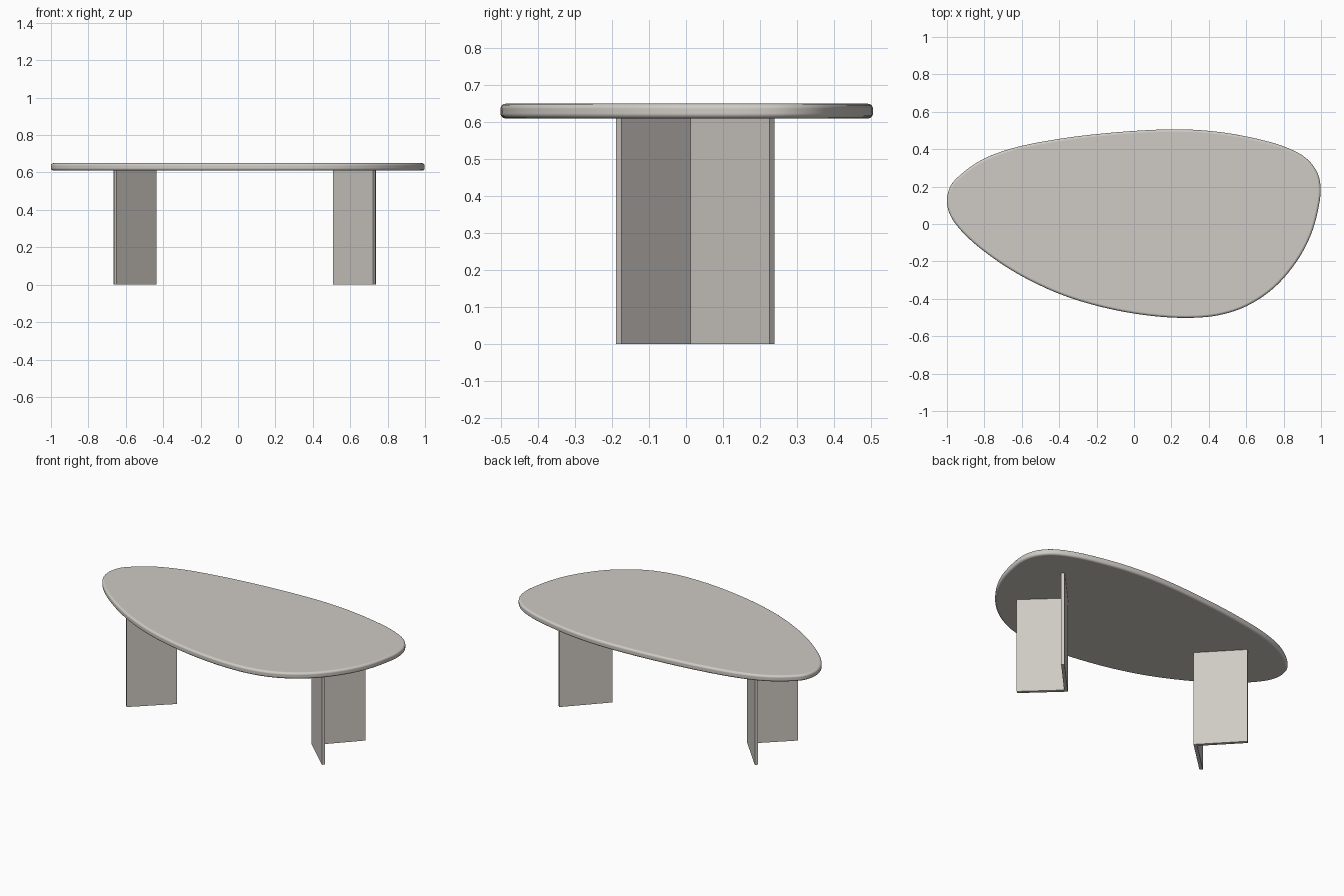
import bpy, bmesh
from mathutils import Vector

if "Cube" in bpy.data.objects:
    bpy.data.objects.remove(bpy.data.objects["Cube"])

TOP_Z, UNDER_Z = 0.65, 0.61

stone = bpy.data.materials.new("warm grey")
stone.diffuse_color = (0.62, 0.59, 0.55, 1)
stone.use_nodes = True
stone.node_tree.nodes["Principled BSDF"].inputs["Base Color"].default_value = stone.diffuse_color


def prism(name, outline, z0, z1):
    """Extrude a counter-clockwise 2D outline from z0 up to z1."""
    bm = bmesh.new()
    face = bm.faces.new([bm.verts.new((x, y, z0)) for x, y in outline])
    new = bmesh.ops.extrude_face_region(bm, geom=[face])["geom"]
    bmesh.ops.translate(bm, vec=(0, 0, z1 - z0),
                        verts=[v for v in new if isinstance(v, bmesh.types.BMVert)])
    bmesh.ops.recalc_face_normals(bm, faces=bm.faces)
    mesh = bpy.data.meshes.new(name)
    bm.to_mesh(mesh)
    bm.free()
    mesh.materials.append(stone)
    obj = bpy.data.objects.new(name, mesh)
    bpy.context.collection.objects.link(obj)
    return obj


def smooth_loop(points, steps):
    """Closed Catmull-Rom curve through the points."""
    pts, n, out = [Vector(p) for p in points], len(points), []
    for i in range(n):
        a, b, c, d = (pts[(i + k) % n] for k in (-1, 0, 1, 2))
        # centripetal knots keep unevenly spaced points smooth
        t1 = (b - a).length ** 0.5
        t2 = t1 + (c - b).length ** 0.5
        t3 = t2 + (d - c).length ** 0.5
        for s in range(steps):
            t = t1 + (t2 - t1) * s / steps
            p = a.lerp(b, t / t1)
            q = b.lerp(c, (t - t1) / (t2 - t1))
            r = c.lerp(d, (t - t2) / (t3 - t2))
            out.append(p.lerp(q, t / t2).lerp(q.lerp(r, (t - t1) / (t3 - t1)), (t - t1) / (t2 - t1)))
    return out


# Pebble-shaped table top with a softly rounded rim
pebble = [(-1.0, 0.13), (-0.98, 0.205), (-0.92, 0.27), (-0.81, 0.345), (-0.65, 0.405),
          (-0.4, 0.455), (-0.1, 0.49), (0.2, 0.506), (0.4, 0.498), (0.6, 0.468),
          (0.8, 0.415), (0.92, 0.352), (0.98, 0.275), (0.998, 0.19), (0.985, 0.08),
          (0.945, -0.06), (0.87, -0.2), (0.75, -0.34), (0.6, -0.44), (0.45, -0.488),
          (0.28, -0.502), (0.05, -0.486), (-0.2, -0.437), (-0.42, -0.365),
          (-0.65, -0.25), (-0.85, -0.107), (-0.95, -0.005), (-0.99, 0.065)]
top = prism("table_top", reversed(smooth_loop(pebble, 5)), UNDER_Z, TOP_Z)
rim = top.modifiers.new("rounded rim", "BEVEL")
rim.width, rim.segments = 0.014, 4
rim.limit_method, rim.angle_limit = "ANGLE", 1.0
rim.harden_normals = True
bpy.context.view_layer.objects.active = top
top.select_set(True)
bpy.ops.object.shade_smooth_by_angle(angle=0.7)

# Two L-section legs, corner pointing inwards, mirrored left and right
FRONT, BACK, THICK = 0.293, 0.3125, 0.02
u, v = Vector((0.728, -0.686)), Vector((0.686, 0.728))
section = [(0, 0), (FRONT, 0), (FRONT, THICK), (THICK, THICK), (THICK, BACK), (0, BACK)]
for name, side, corner_x in (("right_leg", 1, 0.508), ("left_leg", -1, -0.437)):
    outline = []
    for a, b in section:
        p = u * a + v * b
        outline.append((corner_x + side * p.x, 0.012 + p.y))
    prism(name, outline, 0, UNDER_Z + 0.005)
